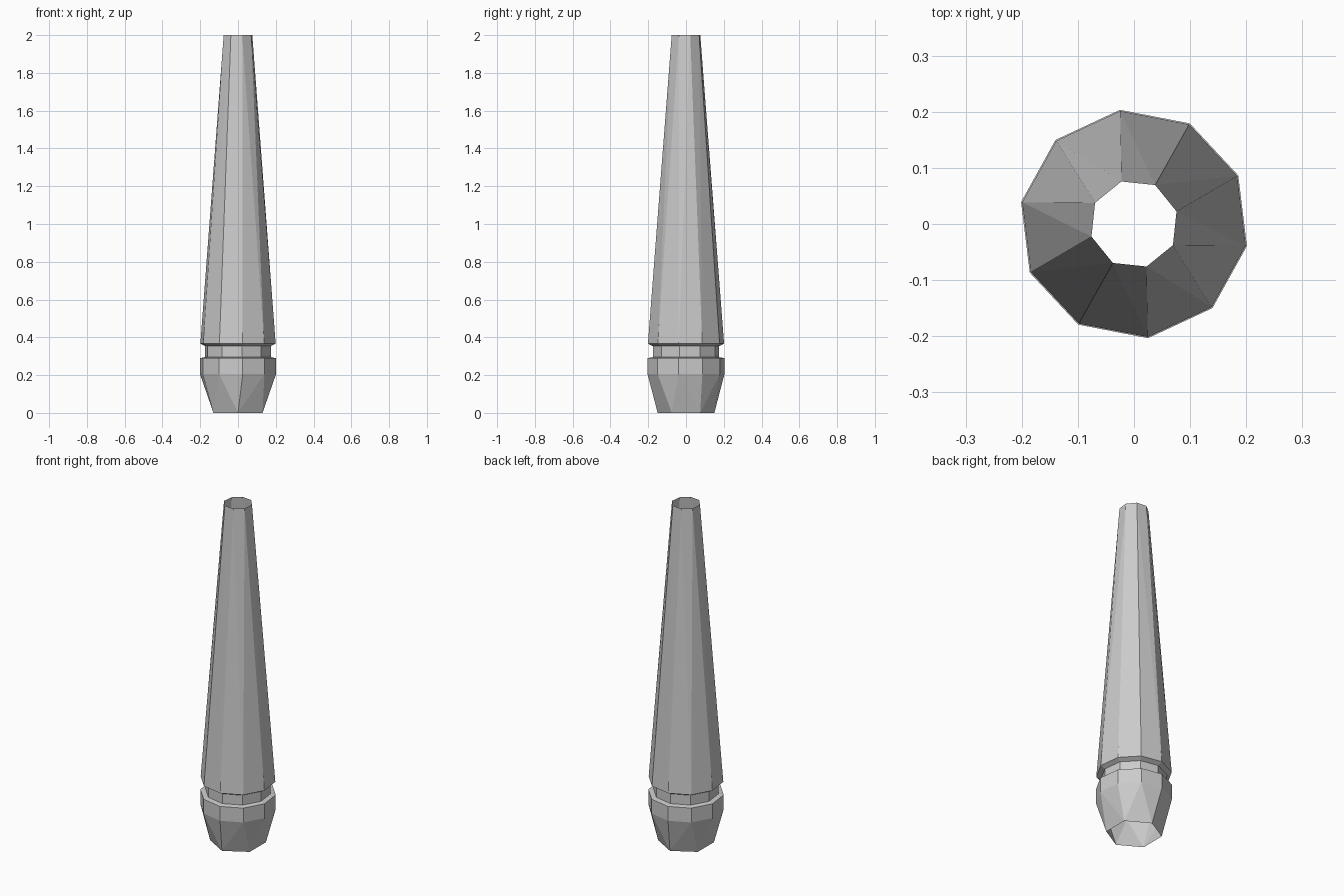
import bpy, bmesh
from math import cos, sin, radians, pi

if "Cube" in bpy.data.objects:
    bpy.data.objects.remove(bpy.data.objects["Cube"])


def ring(bm, sides, radius, z, start):
    """Horizontal polygon of vertices, counter-clockwise from a start angle."""
    return [bm.verts.new((radius * cos(radians(start) + 2 * pi * i / sides),
                          radius * sin(radians(start) + 2 * pi * i / sides), z))
            for i in range(sides)]


def bridge(bm, low, high):
    """Join two rings: quads if the counts match, else shortest-diagonal triangles."""
    n, m = len(low), len(high)
    if n == m:
        for i in range(n):
            j = (i + 1) % n
            bm.faces.new((low[i], low[j], high[j], high[i]))
        return
    # start from the closest upper vertex
    k = min(range(m), key=lambda q: (high[q].co.xy.normalized() - low[0].co.xy.normalized()).length)
    i = j = 0
    while i < n or j < m:
        a, b = low[i % n], high[(k + j) % m]
        a2, b2 = low[(i + 1) % n], high[(k + j + 1) % m]
        if j == m or (i < n and (a2.co - b.co).length < (a.co - b2.co).length):
            bm.faces.new((a, a2, b))
            i += 1
        else:
            bm.faces.new((a, b2, b))
            j += 1


def tube(name, rings):
    """Open faceted tube through rings given as (sides, radius, z, start angle)."""
    bm = bmesh.new()
    loops = [ring(bm, *r) for r in rings]
    for low, high in zip(loops, loops[1:]):
        bridge(bm, low, high)
    bmesh.ops.recalc_face_normals(bm, faces=bm.faces)
    mesh = bpy.data.meshes.new(name)
    bm.to_mesh(mesh)
    bm.free()
    obj = bpy.data.objects.new(name, mesh)
    bpy.context.collection.objects.link(obj)
    return obj


A = 25  # start angle shared by the ten-sided rings

# Hollow tapered shaft: cup-like base, recessed groove, long taper to an open tip
tube("tapered_shaft", [
    (6, 0.150, 0.00, 30),
    (10, 0.205, 0.205, A),
    (10, 0.205, 0.29, A),
    (10, 0.177, 0.295, A),
    (10, 0.177, 0.353, A),
    (10, 0.203, 0.367, A),
    (8, 0.079, 2.00, 16.5),
])
